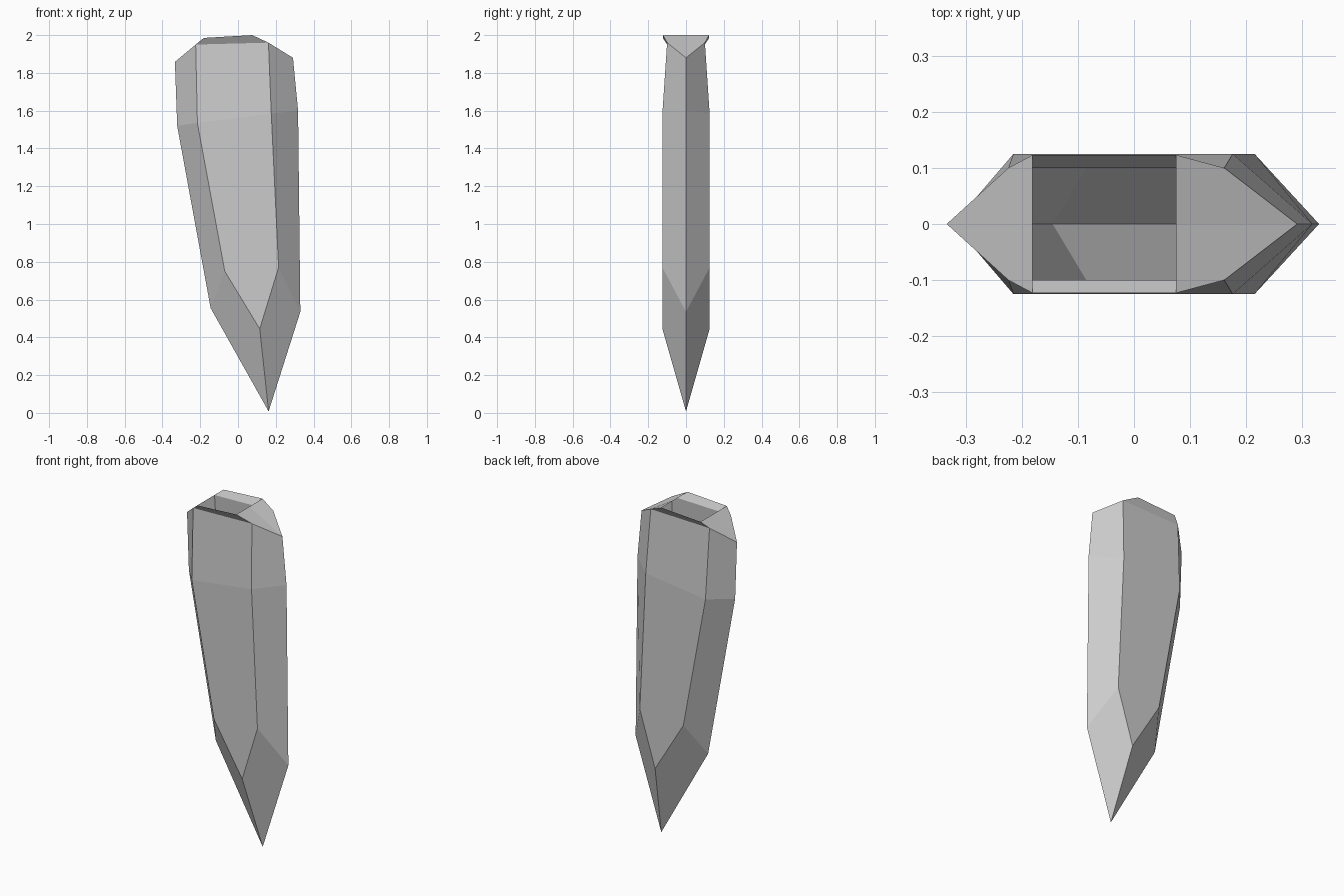
import bpy
import bmesh

if "Cube" in bpy.data.objects:
    bpy.data.objects.remove(bpy.data.objects["Cube"])

bm = bmesh.new()


def vert(x, z, y=0.0):
    return bm.verts.new((x, y, z))


# Rows going up: left edge, left of panel, right of panel, right edge (x, z), and panel half depth
levels = [
    ([(-0.145, 0.555), (-0.07, 0.75), (0.215, 0.77), (0.33, 0.535)], 0.125),
    ([(-0.322, 1.52), (-0.215, 1.535), (0.176, 1.585), (0.318, 1.6)], 0.125),
    ([(-0.334, 1.858), (-0.224, 1.95), (0.161, 1.96), (0.291, 1.88)], 0.10),
]
rows = []
for points, depth in levels:
    rows.append([vert(x, z, -depth if i in (1, 2) else 0.0)
                 for i, (x, z) in enumerate(points)])

# Blade sides and flat panel
for low, high in zip(rows, rows[1:]):
    for c in range(3):
        bm.faces.new((low[c], low[c + 1], high[c + 1], high[c]))

# Pointed tip
edge_l, panel_l, panel_r, edge_r = rows[0]
tip = vert(0.162, 0.008)
keel = vert(0.115, 0.445, -0.125)
bm.faces.new((edge_l, tip, keel, panel_l))
bm.faces.new((keel, tip, edge_r, panel_r))
bm.faces.new((panel_l, keel, panel_r))

# Flared rim and sloping shoulders around the open top
edge_l, panel_l, panel_r, edge_r = rows[-1]
rim_l, rim_r = vert(-0.181, 1.985, -0.123), vert(0.075, 2.0, -0.123)
mid_l, mid_r = vert(-0.181, 1.985), vert(0.075, 2.0)
bm.faces.new((panel_l, panel_r, rim_r, rim_l))
bm.faces.new((edge_l, panel_l, rim_l, mid_l))
bm.faces.new((panel_r, edge_r, mid_r, rim_r))

mesh = bpy.data.meshes.new("blade_shard")
bm.to_mesh(mesh)
bm.free()
blade = bpy.data.objects.new("blade_shard", mesh)
bpy.context.collection.objects.link(blade)

# Back half
mirror = blade.modifiers.new("back_half", 'MIRROR')
mirror.use_axis = (False, True, False)
mirror.use_clip = True
